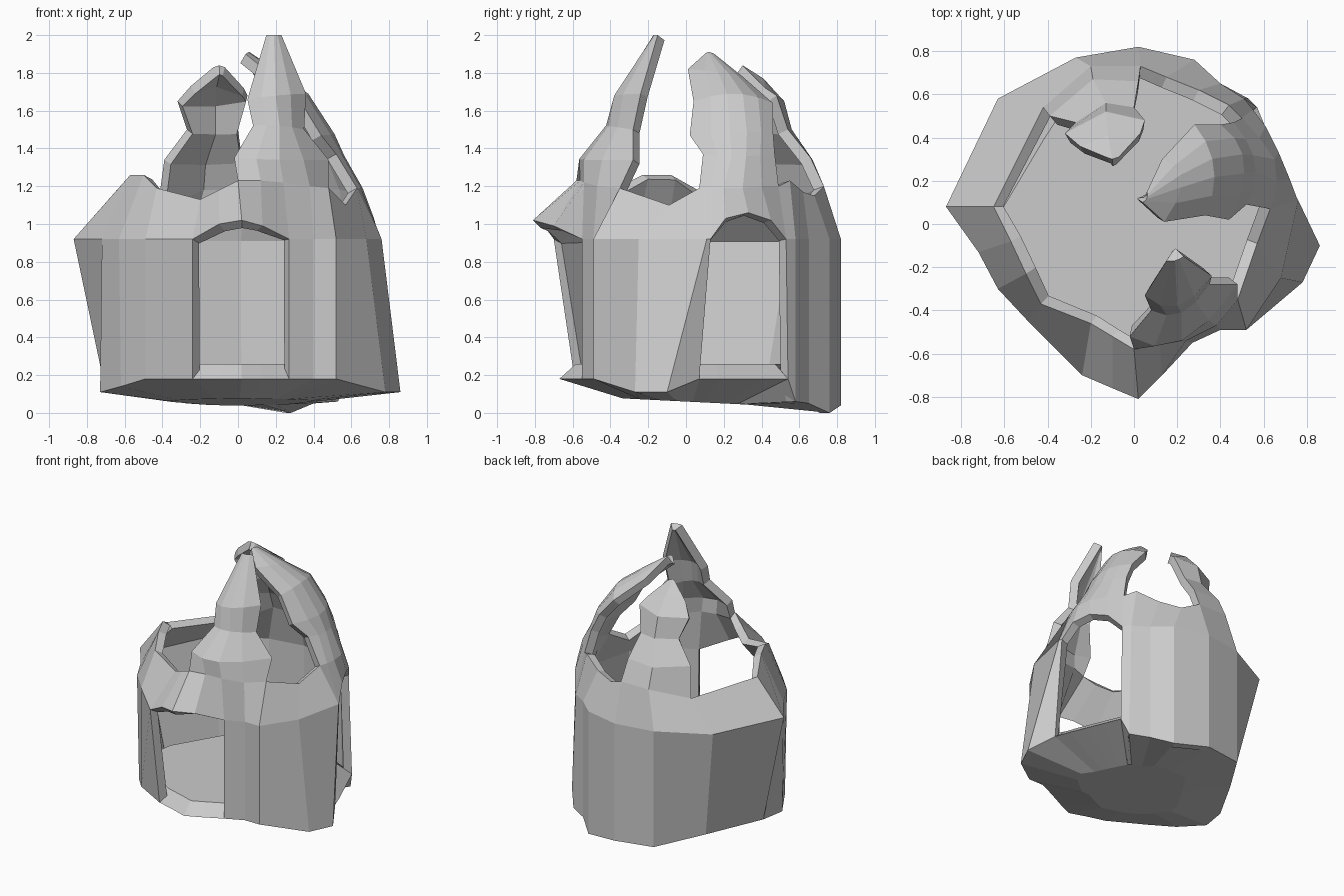
import bpy, bmesh
from mathutils import Vector

# Rings of the faceted wall, counter-clockwise from the left front jamb
FOOT = [(-.24, -.59, .18), (-.10, -.63, .18), (.02, -.67, .18), (.13, -.62, .18), (.27, -.55, .18),
        (.40, -.49, .18), (.52, -.49, .18), (.78, -.27, .11), (.86, -.10, .11), (.76, .07, .18),
        (.72, .18, .18), (.67, .30, .18), (.62, .42, .18), (.57, .54, .18), (.53, .58, .06),
        (.40, .65, .05), (.28, .76, 0), (.02, .82, .04), (-.27, .77, .05), (-.48, .45, .08),
        (-.70, .08, .11), (-.73, -.10, .11), (-.62, -.29, .14), (-.49, -.45, .18)]
EAVE = [(-.24, -.70), (-.10, -.76), (.02, -.81), (.13, -.70), (.27, -.55),
        (.40, -.49), (.52, -.49), (.68, -.25), (.76, .11), (.75, .13),
        (.72, .21), (.67, .33), (.61, .45), (.55, .53), (.51, .58),
        (.40, .65), (.28, .76), (.02, .82), (-.27, .77), (-.63, .58),
        (-.87, .08), (-.72, -.13), (-.63, -.30), (-.49, -.45)]
RIM = [(-.20, -.46, 1.13), (-.10, -.52, 1.18), (0, -.58, 1.23), (.12, -.56, 1.23), (.24, -.54, 1.22),
       (.38, -.47, 1.20), (.48, -.35, 1.19), (.57, -.09, 1.10), (.63, .07, 1.19), (.65, .13, 1.19),
       (.66, .20, 1.19), (.65, .30, 1.19), (.58, .40, 1.20), (.50, .49, 1.20), (.44, .55, 1.23),
       (.30, .62, 1.17), (.15, .68, 1.15), (.03, .73, 1.20), (-.20, .73, 1.20), (-.42, .54, 1.12),
       (-.65, .08, 1.17), (-.57, -.08, 1.26), (-.50, -.23, 1.26), (-.43, -.37, 1.19)]
DOORS = {0, 1, 2, 3, 9, 10, 11, 12}  # open wall bays
ARCH = {1: 1.0, 2: 1.02, 3: .99, 10: 1.03, 11: 1.06, 12: 1.02}   # raised heads over the doors

# Leaning spires: first and last wall column, then rows of (start, middle, end) points
FRONT = (2, 6, [((-.02, -.52, 1.35), (.22, -.54, 1.34), (.48, -.28, 1.34)),
                ((.08, -.40, 1.52), (.22, -.41, 1.52), (.35, -.28, 1.50)),
                ((.05, -.33, 1.66), (.20, -.38, 1.68), (.36, -.24, 1.69)),
                ((.15, -.17, 2.0), (.19, -.17, 2.0), (.23, -.15, 2.0))])
RIGHT = (8, 13, [((.52, .09, 1.37), (.56, .28, 1.36), (.46, .47, 1.37)),
                 ((.44, .02, 1.47), (.51, .28, 1.48), (.40, .46, 1.50)),
                 ((.33, .04, 1.65), (.37, .26, 1.69), (.28, .46, 1.64)),
                 ((.14, .01, 1.82), (.22, .20, 1.80), (.13, .30, 1.78)),
                 ((.04, .10, 1.90), (.06, .12, 1.91), (.06, .15, 1.90))])
BACK = (17, 19, [((.02, .66, 1.35), (-.19, .67, 1.34), (-.39, .50, 1.34)),
                 ((0, .54, 1.50), (-.13, .56, 1.50), (-.27, .47, 1.50)),
                 ((.05, .48, 1.68), (-.13, .52, 1.65), (-.32, .42, 1.65)),
                 ((.03, .42, 1.72), (-.12, .41, 1.77), (-.25, .36, 1.73)),
                 ((-.07, .31, 1.83), (-.10, .30, 1.84), (-.13, .31, 1.83))])


def finish(name, bm):
    mesh = bpy.data.meshes.new(name)
    bm.to_mesh(mesh)
    bm.free()
    obj = bpy.data.objects.new(name, mesh)
    bpy.context.collection.objects.link(obj)
    return obj


def bridge(bm, low, high, bays):
    n = len(low)
    for i in bays:
        j = (i + 1) % n
        bm.faces.new((low[i], low[j], high[j], high[i]))


def arc(a, b, c, t):
    a, b, c = Vector(a), Vector(b), Vector(c)
    return a * (1 - t) * (1 - 2 * t) + b * 4 * t * (1 - t) + c * t * (2 * t - 1)


# Ruined shell: lower wall, sloping shoulder and three spires
bm = bmesh.new()
n = len(FOOT)
foot = [bm.verts.new(p) for p in FOOT]
eave = [bm.verts.new((x, y, ARCH.get(i, .92))) for i, (x, y) in enumerate(EAVE)]
rim = [bm.verts.new(p) for p in RIM]
bridge(bm, foot, eave, [i for i in range(n) if i not in DOORS])
bridge(bm, eave, rim, range(n))
for first, last, rows in (FRONT, RIGHT, BACK):
    low = rim[first:last + 1]
    m = len(low)
    for a, b, c in rows:
        high = [bm.verts.new(arc(a, b, c, k / (m - 1))) for k in range(m)]
        bridge(bm, low, high, range(m - 1))
        low = high
bmesh.ops.delete(bm, geom=[v for v in bm.verts if not v.link_faces], context='VERTS')
shell = finish("broken_wall_shell", bm)
solid = shell.modifiers.new("thickness", 'SOLIDIFY')
solid.thickness = .058
solid.offset = -1

# Floor slab: sloping sills up to a flat floor, shallow tilted underside
bm = bmesh.new()
base = [bm.verts.new(p) for p in FOOT]
top = [bm.verts.new((x * .87, y * .87, .26)) for x, y, z in FOOT]
keel = [bm.verts.new((x * .5, y * .5, .06 - .025 * y)) for x, y, z in FOOT]
bridge(bm, base, top, range(n))
bridge(bm, keel, base, range(n))
bm.faces.new(top)
bm.faces.new(keel[::-1])
finish("floor_slab", bm)
